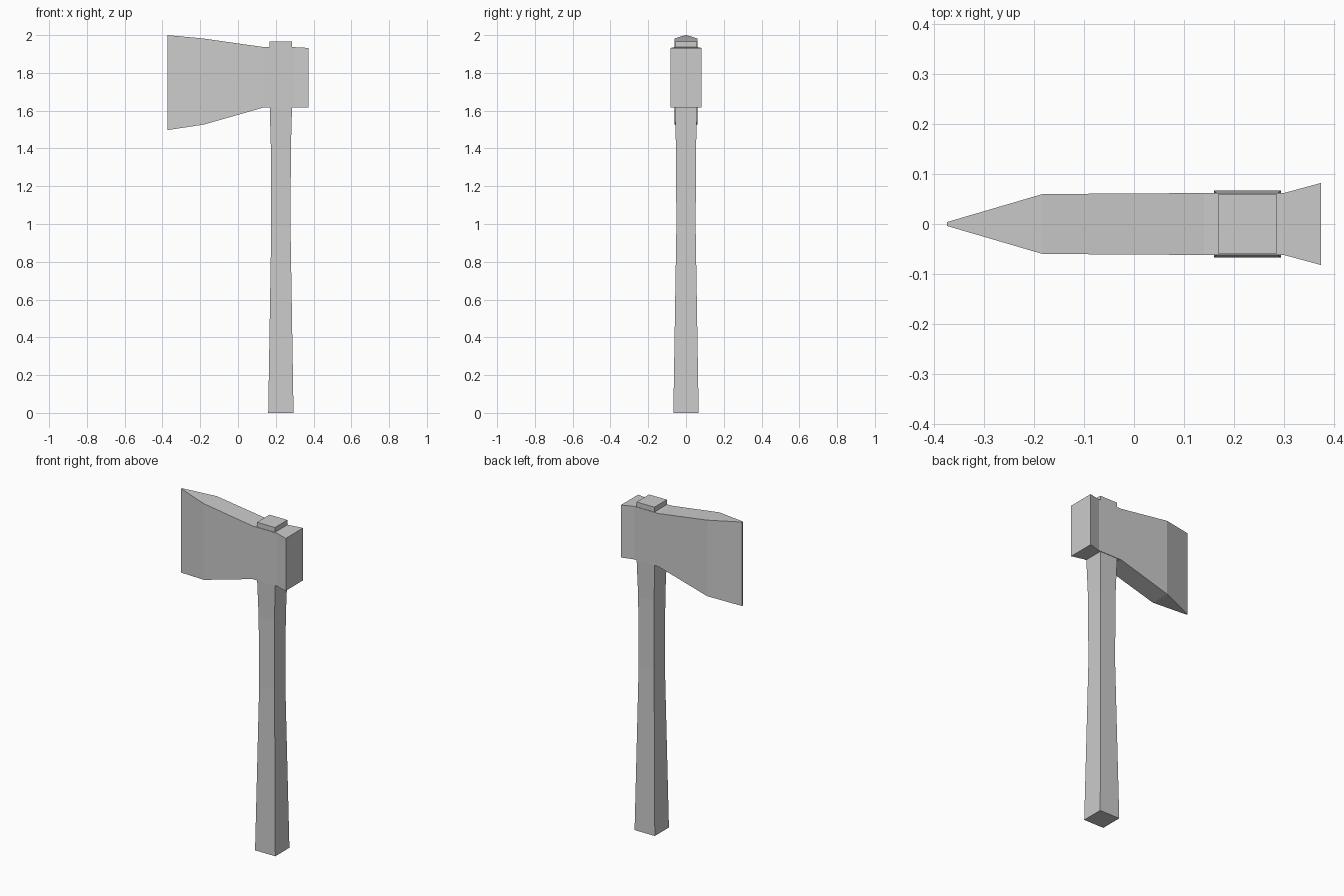
import bpy, bmesh

if "Cube" in bpy.data.objects:
    bpy.data.objects.remove(bpy.data.objects["Cube"])


def loft(name, rings):
    """Skin a closed, flat-faced solid through a list of four-point rings."""
    bm = bmesh.new()
    loops = [[bm.verts.new(p) for p in ring] for ring in rings]
    for a, b in zip(loops, loops[1:]):
        for i in range(4):
            j = (i + 1) % 4
            bm.faces.new((a[i], a[j], b[j], b[i]))
    bm.faces.new(loops[0])
    bm.faces.new(loops[-1])
    bmesh.ops.recalc_face_normals(bm, faces=bm.faces)
    mesh = bpy.data.meshes.new(name)
    bm.to_mesh(mesh)
    bm.free()
    obj = bpy.data.objects.new(name, mesh)
    bpy.context.collection.objects.link(obj)
    return obj


# Handle: square shaft, waisted in the middle, poking out above the head
CX = 0.227
handle = [(0.0, 0.067), (0.985, 0.051), (1.40, 0.053), (1.62, 0.059), (1.965, 0.059)]
loft("handle", [[(CX - h, -h, z), (CX + h, -h, z), (CX + h, h, z), (CX - h, h, z)]
                for z, h in handle])

# Axe head: sections from cutting edge to poll (x, half thickness, bottom, top)
head = [(-0.374, 0.004, 1.497, 2.0),
        (-0.183, 0.060, 1.526, 1.982),
        (0.140, 0.062, 1.618, 1.936),
        (0.300, 0.062, 1.618, 1.936),
        (0.374, 0.082, 1.618, 1.932)]
loft("axe_head", [[(x, -h, b), (x, h, b), (x, h, t), (x, -h, t)]
                  for x, h, b, t in head])
